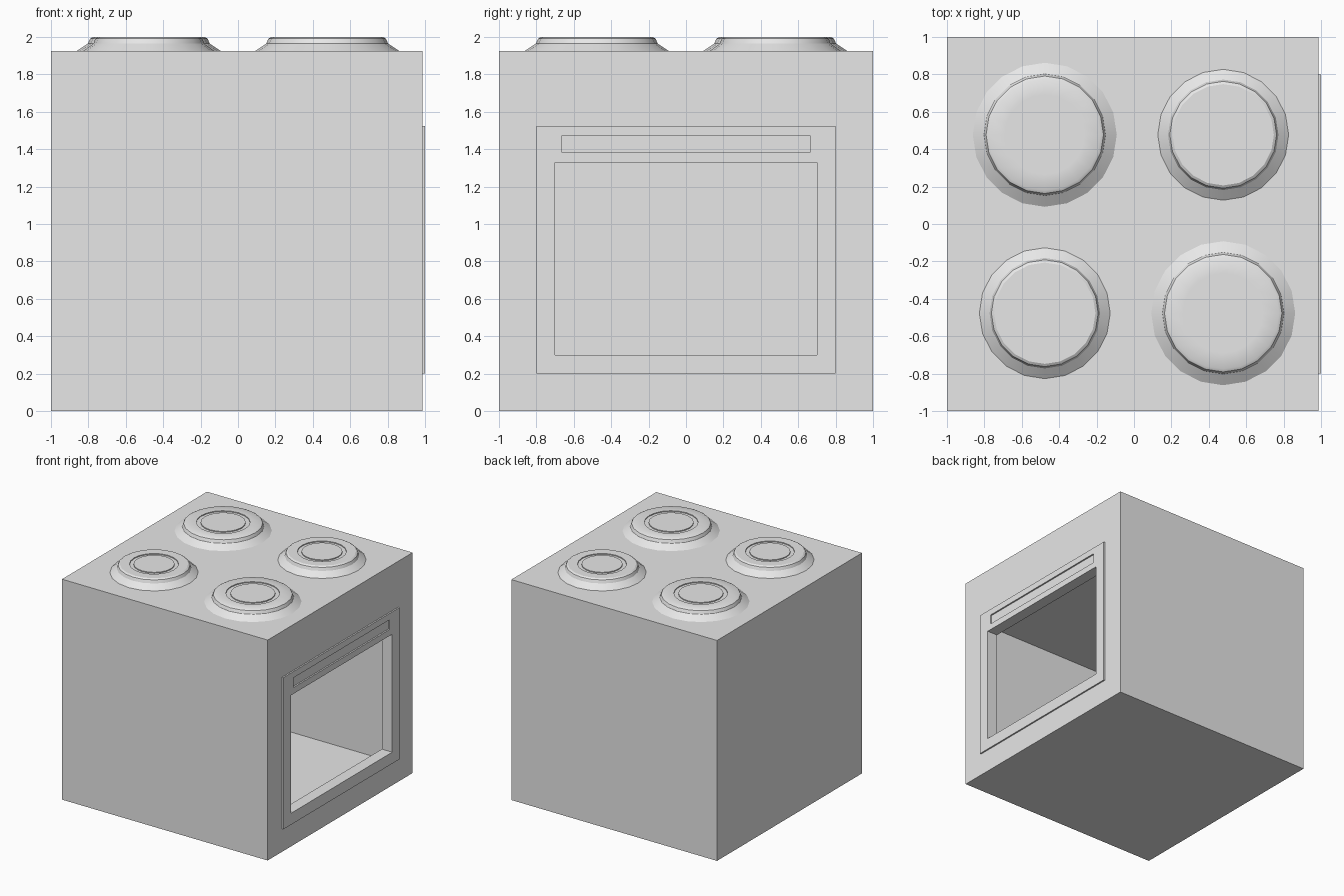
import bpy, bmesh, math

if "Cube" in bpy.data.objects:
    bpy.data.objects.remove(bpy.data.objects["Cube"])

enamel = bpy.data.materials.new("light_grey")
enamel.diffuse_color = (0.8, 0.8, 0.8, 1)
enamel.use_nodes = True
enamel.node_tree.nodes["Principled BSDF"].inputs["Base Color"].default_value = enamel.diffuse_color


def finish(bm, name):
    bmesh.ops.recalc_face_normals(bm, faces=bm.faces)
    me = bpy.data.meshes.new(name)
    bm.to_mesh(me)
    bm.free()
    me.materials.append(enamel)
    ob = bpy.data.objects.new(name, me)
    bpy.context.collection.objects.link(ob)
    return ob


# Hollow body: rectangular loops (x, half width, z low, z high) bridged in order
bm = bmesh.new()
loops = []
for x, w, z0, z1 in [(-1, 1, 0, 1.925), (0.987, 1, 0, 1.925),
                     (0.987, 0.7, 0.3, 1.33), (0.9, 0.7, 0.3, 1.33),
                     (0.9, 0.9, 0.1, 1.53), (-0.9, 0.9, 0.1, 1.53)]:
    loops.append([bm.verts.new((x, y, z)) for y, z in
                  ((-w, z0), (w, z0), (w, z1), (-w, z1))])
for a, b in zip(loops, loops[1:]):
    for i in range(4):
        j = (i + 1) % 4
        bm.faces.new((a[i], a[j], b[j], b[i]))
bm.faces.new(loops[0])
bm.faces.new(loops[-1])
finish(bm, "oven_body")

# Door frame plate with the window opening and the handle slot left out
ys = [-0.8, -0.7, -0.665, 0.665, 0.7, 0.8]
zs = [0.2, 0.3, 1.33, 1.385, 1.47, 1.525]
bm = bmesh.new()
grid = [[bm.verts.new((0.987, y, z)) for z in zs] for y in ys]
for i in range(5):
    for j in range(5):
        window = j == 1 and 1 <= i <= 3
        slot = j == 3 and i == 2
        if not window and not slot:
            bm.faces.new((grid[i][j], grid[i + 1][j],
                          grid[i + 1][j + 1], grid[i][j + 1]))
loose = [v for v in bm.verts if not v.link_faces]
bmesh.ops.delete(bm, geom=loose, context='VERTS')
ext = bmesh.ops.extrude_face_region(bm, geom=bm.faces[:], use_keep_orig=True)
for v in ext["geom"]:
    if isinstance(v, bmesh.types.BMVert):
        v.co.x = 1.0
finish(bm, "door_frame")


# Burners: lathed profile with a shallow ring groove on top
def burner(name, cx, cy, r):
    s = r / 0.385
    profile = [(0.385, 1.925), (0.325, 1.965), (0.32, 1.978), (0.314, 1.991),
               (0.298, 2.0), (0.213, 2.0), (0.213, 1.992), (0.178, 1.992),
               (0.178, 2.0)]
    n = 20
    bm = bmesh.new()
    rings = [[bm.verts.new((cx + q * s * math.cos(2 * math.pi * k / n),
                            cy + q * s * math.sin(2 * math.pi * k / n), z))
              for k in range(n)] for q, z in profile]
    for a, b in zip(rings, rings[1:]):
        for k in range(n):
            m = (k + 1) % n
            bm.faces.new((a[k], a[m], b[m], b[k]))
    bm.faces.new(rings[-1])
    bm.faces.new(rings[0])
    ob = finish(bm, name)
    bpy.ops.object.select_all(action='DESELECT')
    ob.select_set(True)
    bpy.context.view_layer.objects.active = ob
    bpy.ops.object.shade_smooth_by_angle(angle=math.radians(30))


for sx in (-1, 1):
    for sy in (-1, 1):
        big = sx * sy < 0
        burner("large_burner" if big else "small_burner",
               0.477 * sx, 0.477 * sy, 0.385 if big else 0.35)
